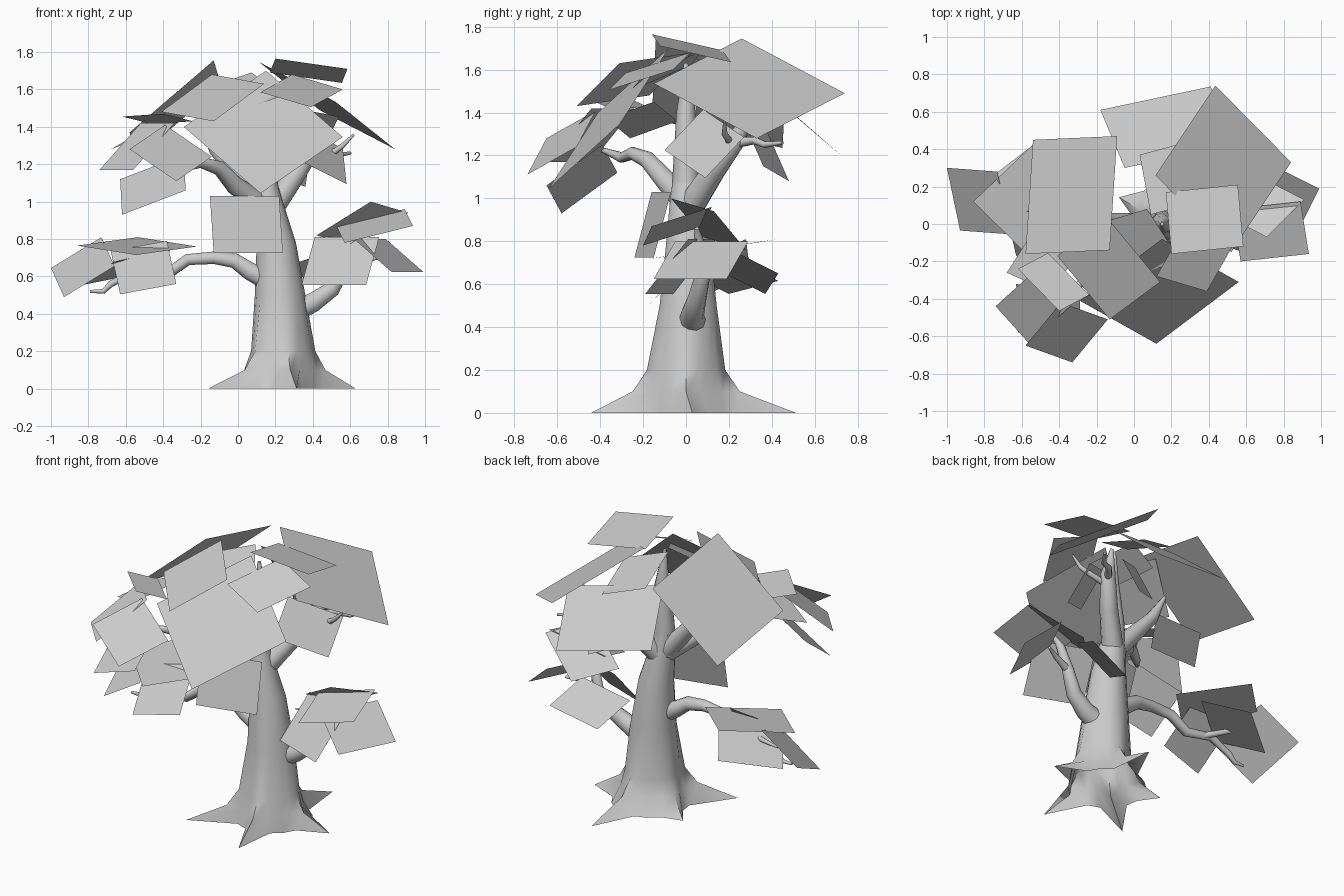
import bpy
import bmesh
import math
from mathutils import Vector

default_cube = bpy.data.objects.get("Cube")
if default_cube:
    bpy.data.objects.remove(default_cube, do_unlink=True)

# One plain grey for the bark and the leaf cards
GREY = (0.6, 0.6, 0.6, 1.0)
grey_material = bpy.data.materials.new("plain_grey")
grey_material.use_nodes = True
grey_material.diffuse_color = GREY
shader = grey_material.node_tree.nodes.get("Principled BSDF")
shader.inputs["Base Color"].default_value = GREY
shader.inputs["Roughness"].default_value = 0.8


def add_mesh(name, bm):
    """Turn a bmesh into a named object with the grey material."""
    mesh = bpy.data.meshes.new(name)
    bm.to_mesh(mesh)
    bm.free()
    mesh.materials.append(grey_material)
    obj = bpy.data.objects.new(name, mesh)
    bpy.context.collection.objects.link(obj)
    return obj


def select_only(obj):
    bpy.ops.object.select_all(action="DESELECT")
    obj.select_set(True)
    bpy.context.view_layer.objects.active = obj


def leaf_card(name, first, middle, last):
    """Flat four-sided card given by three neighbouring corners."""
    a, b, c = Vector(first), Vector(middle), Vector(last)
    bm = bmesh.new()
    face = bm.faces.new([bm.verts.new(p) for p in (a, b, c, a + c - b)])
    face.normal_update()
    if face.normal.z < 0:
        face.normal_flip()
    add_mesh(name, bm)


def branch(name, points, radii):
    """Tapered limb swept along a path."""
    curve = bpy.data.curves.new(name, "CURVE")
    curve.dimensions = "3D"
    curve.bevel_depth = 1.0
    curve.bevel_resolution = 3
    curve.use_fill_caps = True
    spline = curve.splines.new("POLY")
    spline.points.add(len(points) - 1)
    for point, place, radius in zip(spline.points, points, radii):
        point.co = (*place, 1.0)
        point.radius = radius
    curve.materials.append(grey_material)
    obj = bpy.data.objects.new(name, curve)
    bpy.context.collection.objects.link(obj)
    select_only(obj)
    bpy.ops.object.convert(target="MESH")
    bpy.ops.object.shade_smooth_by_angle(angle=math.radians(60))


def trunk(name, rings, roots, sides=18):
    """Lofted trunk; roots gives the reach of each spike by its side number."""
    bm = bmesh.new()
    loops = []
    for x, y, z, radius, flare in rings:
        loop = []
        for i in range(sides):
            angle = math.tau * i / sides
            reach = radius + flare * roots.get(i, 0)
            loop.append(bm.verts.new((x + reach * math.cos(angle),
                                      y + reach * math.sin(angle), z)))
        loops.append(loop)
    for low, high in zip(loops, loops[1:]):
        for i in range(sides):
            j = (i + 1) % sides
            bm.faces.new((low[i], low[j], high[j], high[i]))
    bm.faces.new(loops[-1])
    select_only(add_mesh(name, bm))
    bpy.ops.object.shade_smooth_by_angle(angle=math.radians(60))


# Trunk: centre, height, radius and root flare of each ring
trunk("trunk", [
    (.23, .03, 0, .23, 1),
    (.235, 0, .1, .19, .25),
    (.235, 0, .2, .165, .08),
    (.225, .01, .5, .135, 0),
    (.205, .01, .78, .105, 0),
    (.165, 0, 1, .075, 0),
    (.15, 0, 1.1, .06, 0),
], {0: .17, 4: .26, 8: .1, 11: .28, 14: .25})

# Limbs
branch("leader_limb",
       [(.16, 0, 1), (.15, 0, 1.15), (.17, 0, 1.4), (.15, 0, 1.63)],
       [.07, .06, .045, .01])
branch("front_limb",
       [(.13, 0, .98), (-.02, -.1, 1.09), (-.1, -.18, 1.18),
        (-.2, -.25, 1.21), (-.27, -.3, 1.19), (-.36, -.4, 1.23)],
       [.06, .05, .04, .03, .025, .01])
branch("right_limb",
       [(.13, 0, .99), (0, .01, 1.14), (-.12, .02, 1.28), (-.2, .04, 1.44)],
       [.06, .05, .038, .01])
branch("back_limb",
       [(.18, .02, .96), (.3, .13, 1.13), (.4, .24, 1.28), (.42, .3, 1.42)],
       [.065, .055, .045, .01])
branch("back_twig",
       [(.4, .24, 1.26), (.46, .32, 1.27), (.54, .37, 1.25), (.6, .45, 1.26)],
       [.025, .018, .015, .008])
branch("side_twig",
       [(.38, .2, 1.24), (.52, .2, 1.27), (.56, .18, 1.3), (.62, .18, 1.36)],
       [.02, .016, .014, .006])
branch("right_lower_limb",
       [(.16, 0, .58), (.06, 0, .63), (-.02, 0, .685), (-.13, 0, .7),
        (-.27, .01, .69), (-.38, .02, .61), (-.55, .04, .63),
        (-.68, .05, .56), (-.72, .05, .52), (-.79, .05, .52)],
       [.06, .05, .042, .035, .032, .03, .025, .018, .014, .008])
branch("right_lower_twig",
       [(-.5, .04, .62), (-.62, .12, .66), (-.75, .14, .65)],
       [.02, .016, .006])
branch("left_lower_limb",
       [(.26, .03, .4), (.4, .03, .46), (.5, .05, .53), (.57, .08, .65),
        (.61, .06, .8), (.66, .05, .86)],
       [.07, .055, .045, .035, .025, .01])
branch("left_lower_twig",
       [(.56, .08, .64), (.68, .1, .69), (.76, .14, .7)],
       [.025, .016, .008])

# Leaf cards: three corners each, grouped by the limb that carries them
front_crown = {
    "broad": ((.56, -.31, 1.345), (.12, -.64, 1.045), (-.29, -.41, 1.4)),
    "upper": ((-.41, -.17, 1.48), (-.13, -.51, 1.43), (.14, -.31, 1.63)),
    "corner": ((-.58, -.65, 1.28), (-.33, -.74, 1.11), (-.14, -.51, 1.24)),
    "hanging": ((-.28, -.65, 1.06), (-.62, -.58, .93), (-.63, -.32, 1.12)),
    "side": ((-.56, -.64, 1.17), (-.74, -.44, 1.17), (-.52, -.24, 1.42)),
    "small": ((-.62, -.24, 1.455), (-.4, -.465, 1.47), (-.24, -.38, 1.43)),
    "inner": ((-.68, -.26, 1.28), (-.54, -.04, 1.36), (-.3, -.15, 1.45)),
    "middle": ((-.13, .02, 1.62), (.07, .08, 1.69), (.25, -.2, 1.57)),
    "trunk": ((.22, -.07, 1.03), (-.15, -.16, 1.03), (-.13, -.24, .725)),
}
back_crown = {
    "right": ((-.58, -.16, 1.37), (-.13, -.14, 1.755), (-.09, .47, 1.62)),
    "left": ((.84, .33, 1.28), (.435, .74, 1.49), (.115, .26, 1.745)),
    "rear": ((.41, .735, 1.19), (-.18, .61, 1.3), (-.05, .3, 1.565)),
    "top": ((.585, -.12, 1.71), (.2, -.16, 1.765), (.17, .17, 1.69)),
    "shoulder": ((.12, -.28, 1.585), (.39, -.36, 1.505), (.56, -.06, 1.6)),
    "drooping": ((.32, -.1, 1.225), (.58, .09, 1.095), (.56, .27, 1.285)),
    "inner": ((.36, .48, 1.08), (.16, .36, 1.15), (.2, .25, 1.4)),
    "peak": ((.03, .37, 1.55), (.09, .05, 1.65), (.35, .12, 1.57)),
}
right_lower = {
    "roof": ((-.86, .12, .765), (-.535, .43, .81), (-.22, .12, .76)),
    "outer": ((-.93, -.035, .49), (-1, .3, .645), (-.73, .28, .81)),
    "front": ((-.33, -.12, .56), (-.63, -.17, .505), (-.68, .05, .735)),
    "back": ((-.53, .43, .615), (-.83, .2, .555), (-.66, -.05, .68)),
}
left_lower = {
    "roof": ((.42, .08, .82), (.71, -.07, 1), (.91, .13, .94)),
    "upper": ((.57, -.2, .78), (.935, -.16, .87), (.89, .12, .96)),
    "front": ((.34, -.06, .555), (.685, -.19, .555), (.755, .01, .81)),
    "outer": ((.82, -.15, .625), (.99, .19, .625), (.79, .29, .8)),
    "back": ((.67, .43, .65), (.37, .37, .555), (.3, .14, .67)),
}
groups = {"front_crown": front_crown, "back_crown": back_crown,
          "right_lower": right_lower, "left_lower": left_lower}
for group, cards in groups.items():
    for part, corners in cards.items():
        leaf_card(f"{group}_{part}_leaf_card", *corners)
